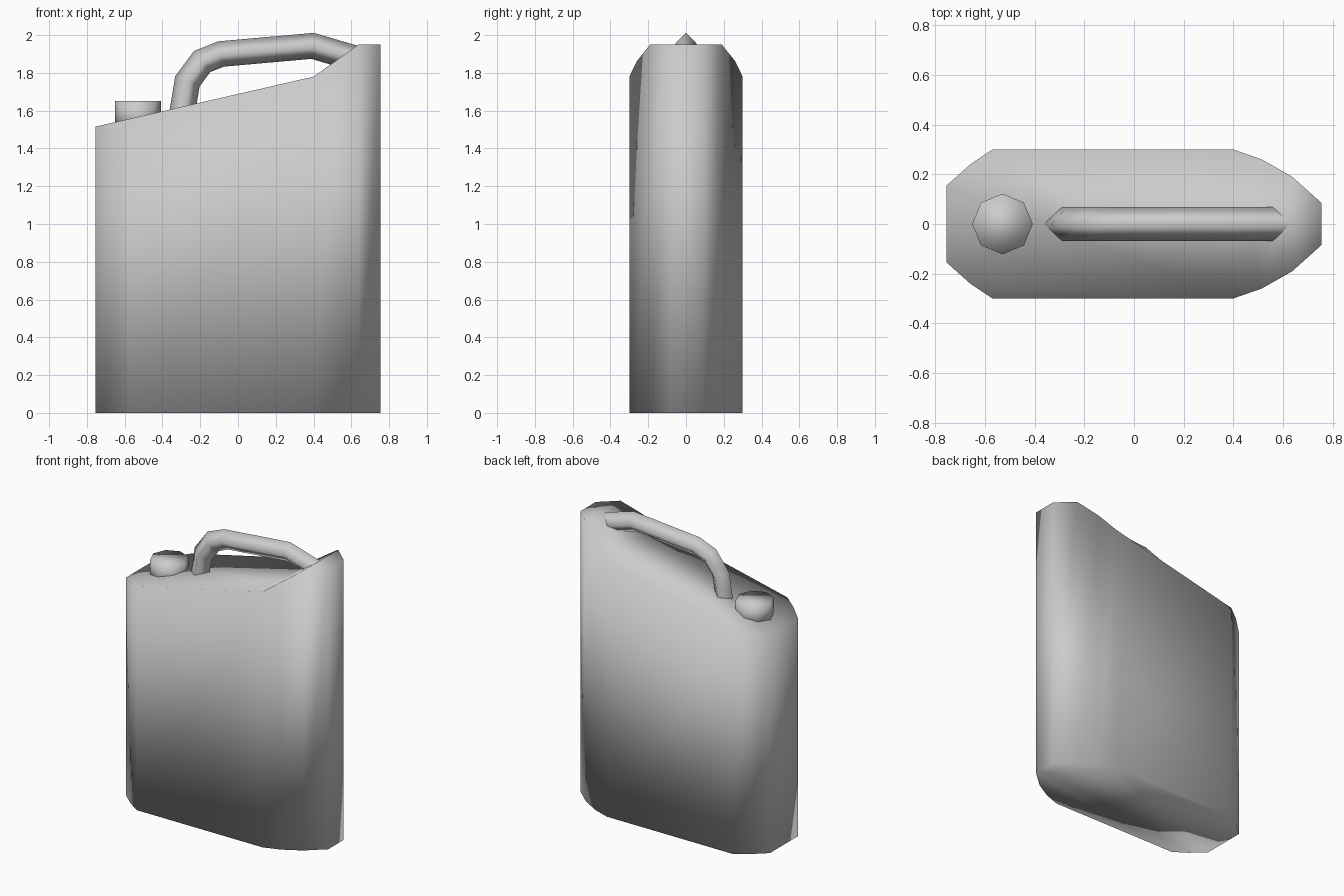
import bpy, bmesh, math
from mathutils import Vector

cube = bpy.data.objects.get("Cube")
if cube:
    bpy.data.objects.remove(cube, do_unlink=True)

grey = bpy.data.materials.new("light_grey")
grey.use_nodes = True
color = (0.6, 0.6, 0.6, 1)
grey.diffuse_color = color
grey.node_tree.nodes["Principled BSDF"].inputs["Base Color"].default_value = color


def finish(name, bm):
    """Turn a bmesh into a smooth shaded grey object."""
    bmesh.ops.recalc_face_normals(bm, faces=bm.faces)
    for f in bm.faces:
        f.smooth = True
    mesh = bpy.data.meshes.new(name)
    bm.to_mesh(mesh)
    bm.free()
    mesh.materials.append(grey)
    obj = bpy.data.objects.new(name, mesh)
    bpy.context.collection.objects.link(obj)
    return obj


def bridge(bm, a, b):
    """Join two closed rings of vertices with quads."""
    n = len(a)
    for i in range(n):
        j = (i + 1) % n
        bm.faces.new((a[i], a[j], b[j], b[i]))


# Body: half footprint as (x, half width, top height), mirrored across y
stations = [(-0.755, 0.155, 1.515), (-0.66, 0.24, 1.537), (-0.57, 0.3, 1.558),
            (0.4, 0.3, 1.78), (0.515, 0.26, 1.862), (0.638, 0.19, 1.95),
            (0.755, 0.085, 1.95)]
outline = [(x, -y, z) for x, y, z in stations] + [(x, y, z) for x, y, z in reversed(stations)]
bm = bmesh.new()
bottom = [bm.verts.new((x, y, 0)) for x, y, z in outline]
top = [bm.verts.new(p) for p in outline]
bridge(bm, bottom, top)
bm.faces.new(bottom[::-1])
# Long deck, rising slope and level ledge
for first, last in ((0, 3), (3, 5), (5, 6)):
    n = len(top)
    bm.faces.new(top[first:last + 1] + top[n - 1 - last:n - first])
finish("can_body", bm)

# Filler cap: short octagonal cylinder
bm = bmesh.new()
bmesh.ops.create_cone(bm, cap_ends=True, segments=8, radius1=0.122, radius2=0.122, depth=0.15)
bmesh.ops.translate(bm, verts=bm.verts, vec=(-0.53, 0, 1.577))
finish("filler_cap", bm)

# Handle: diamond section swept along a bent path with mitred corners
path = [Vector((x, 0, z)) for x, z in ((-0.302, 1.55), (-0.268, 1.755), (-0.19, 1.86),
                                       (-0.09, 1.9), (0.395, 1.943), (0.66, 1.865))]
radius = 0.068
side = Vector((0, radius, 0))
bm = bmesh.new()
rings = []
for i, p in enumerate(path):
    d_in = (p - path[max(i - 1, 0)]).normalized()
    d_out = (path[min(i + 1, len(path) - 1)] - p).normalized()
    tangent = (d_in + d_out).normalized()
    along = d_out if d_out.length else d_in
    normal = Vector((-tangent.z, 0, tangent.x)) * radius / tangent.dot(along)
    rings.append([bm.verts.new(p + off) for off in (normal, side, -normal, -side)])
for a, b in zip(rings, rings[1:]):
    bridge(bm, a, b)
finish("carry_handle", bm)
